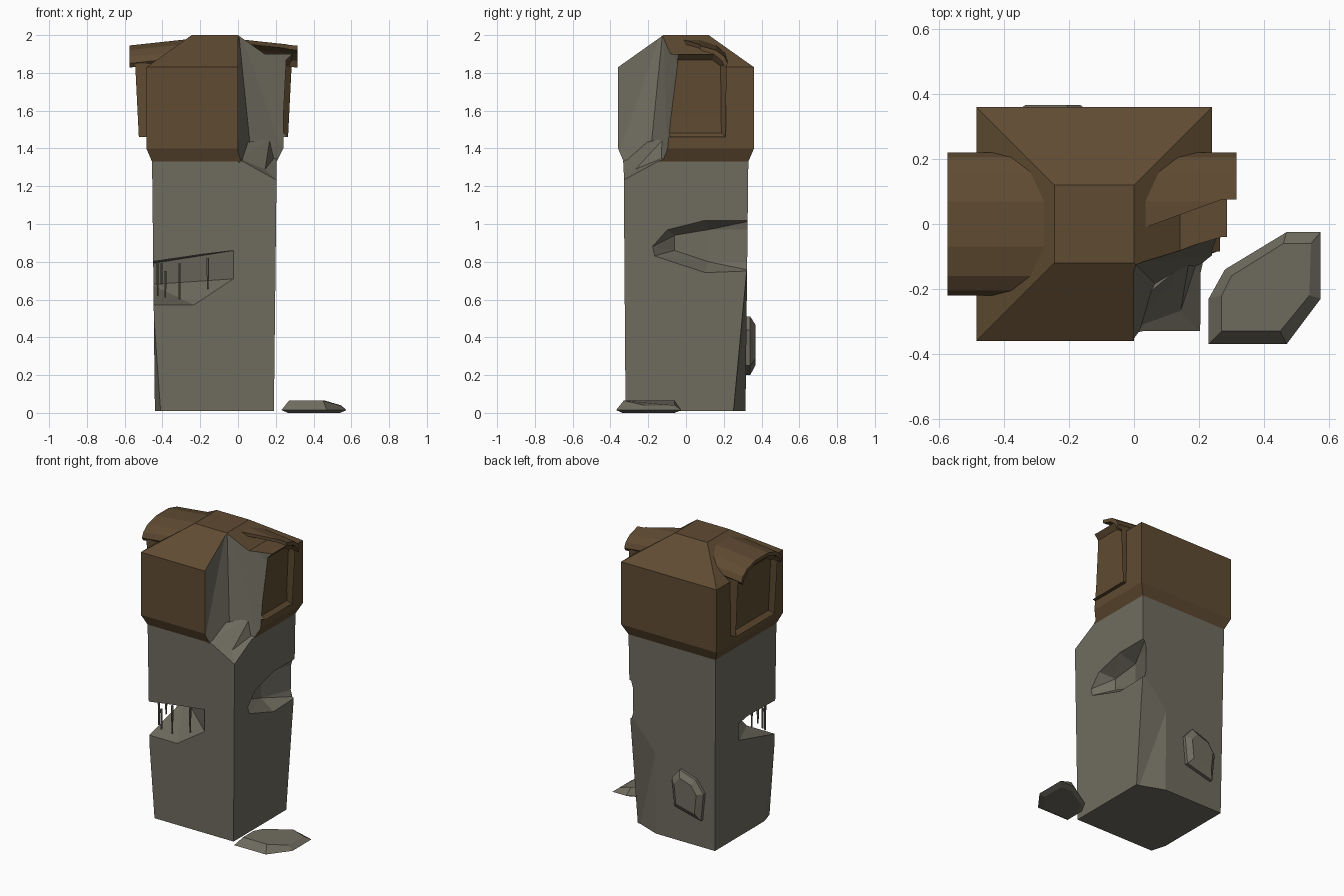
import bpy, bmesh
from mathutils import Vector

if "Cube" in bpy.data.objects:
    bpy.data.objects.remove(bpy.data.objects["Cube"])


def material(name, rgb):
    m = bpy.data.materials.new(name)
    m.diffuse_color = (*rgb, 1)
    m.use_nodes = True
    m.node_tree.nodes["Principled BSDF"].inputs["Base Color"].default_value = m.diffuse_color
    return m


STONE = material("stone", (0.16, 0.15, 0.115))
WOOD = material("rust", (0.115, 0.07, 0.032))
MID = -0.13          # x of the mirror plane between the two dormers


def finish(name, bm, *mats):
    bmesh.ops.recalc_face_normals(bm, faces=bm.faces)
    me = bpy.data.meshes.new(name)
    bm.to_mesh(me)
    bm.free()
    for m in mats:
        me.materials.append(m)
    ob = bpy.data.objects.new(name, me)
    bpy.context.collection.objects.link(ob)
    return ob


def loft(name, rings, *mats, tweak=None):
    """Closed skin through rings of equal point count."""
    bm = bmesh.new()
    vs = [[bm.verts.new(p) for p in r] for r in rings]
    n = len(vs[0])
    for a, b in zip(vs, vs[1:]):
        for i in range(n):
            j = (i + 1) % n
            bm.faces.new((a[i], a[j], b[j], b[i]))
    bm.faces.new(vs[0])
    end = bm.faces.new(vs[-1])
    bmesh.ops.recalc_face_normals(bm, faces=bm.faces)
    if tweak:
        tweak(bm, end)
    return finish(name, bm, *mats)


def hull(name, pts, mat=STONE):
    bm = bmesh.new()
    for p in pts:
        bm.verts.new(p)
    res = bmesh.ops.convex_hull(bm, input=bm.verts)
    loose = [v for v in bm.verts if not v.link_faces]
    bmesh.ops.delete(bm, geom=loose, context='VERTS')
    bmesh.ops.dissolve_limit(bm, angle_limit=0.02, verts=bm.verts, edges=bm.edges)
    return finish(name, bm, mat)


def cut(ob, cutter):
    cutter.hide_render = True
    cutter.display_type = 'WIRE'
    m = ob.modifiers.new(cutter.name, 'BOOLEAN')
    m.operation, m.object, m.solver = 'DIFFERENCE', cutter, 'EXACT'
    m.material_mode = 'TRANSFER'


# Tower: tapered shaft, flared cap block and hipped top in one skin
def rect(x0, x1, y0, y1, z):
    return [(x0, y0, z), (x1, y0, z), (x1, y1, z), (x0, y1, z)]


def paint_cap(bm, end):
    for f in bm.faces:
        f.material_index = int(f.calc_center_median().z > 1.35)


tower = loft("tower", [
    rect(-.44, .19, -.32, .315, .01),
    rect(-.455, .205, -.33, .33, 1.33),
    rect(-.485, .24, -.36, .36, 1.40),
    rect(-.485, .24, -.36, .36, 1.83),
    rect(-.245, 0, -.12, .12, 2.0)], STONE, WOOD, tweak=paint_cap)

# Broken front right corner of the cap
break_cutter = hull("broken_corner_cutter", [
    (0, -.37, 1.33), (.21, -.34, 1.225), (.25, -.10, 1.34), (.07, -.19, 1.36),
    (0, -.37, 1.83), (0, -.12, 2.05), (0, -.6, 2.05), (.05, -.17, 1.8),
    (.27, -.04, 1.83), (.6, -.04, 2.05), (.6, -.10, 1.34), (.27, -.04, 2.05),
    (0, -.6, 1.33), (.6, -.6, 1.1), (.6, -.6, 2.05)])

# Worn shaft corners
back_chamfer = hull("back_corner_cutter", [
    (.21, .33, .86), (0, .325, .6), (0, .317, -.1), (.20, .24, -.1),
    (0, .6, .6), (0, .6, -.1), (.5, .6, .86), (.5, .6, -.1), (.5, .24, -.1)])
front_chamfer = hull("front_corner_cutter", [
    (-.45, -.33, .6), (-.40, -.325, -.1), (-.445, -.18, -.1),
    (-.6, -.5, .6), (-.6, -.5, -.1), (-.40, -.5, -.1), (-.6, -.18, -.1)])

# Notch in the front left corner
edge = [(-.23, .785), (-.02, .86), (-.23, .57), (-.02, .71), (-.5, .57), (-.5, .79)]
front_notch = hull("front_notch_cutter",
                   [(x, y, z) for x, z in edge for y in (-.5, -.33)] + [
                       (-.46, .08, .79), (-.6, .08, .79), (-.46, .08, .68), (-.6, .08, .68),
                       (-.25, -.2, .775), (-.41, -.05, .77)])

# Chip out of the right face, running to the back corner
edge = [(-.18, .88), (-.1, .97), (.1, 1.02), (.36, 1.02), (.36, .75), (.1, .74), (-.1, .82), (-.17, .83)]
side_notch = hull("side_notch_cutter",
                  [(x, y, z) for y, z in edge for x in (.203, .4)] + [
                      (.1, -.06, .94), (.1, -.06, .86), (.09, .12, .97), (.09, .12, .8),
                      (.18, .34, .97), (.18, .34, .8)])

for c in (break_cutter, back_chamfer, front_chamfer, front_notch, side_notch):
    cut(tower, c)

# Rubble filling the foot of the broken corner
hull("corner_rubble", [(.14, -.29, 1.265), (0, -.335, 1.33), (0, -.25, 1.42), (.08, -.21, 1.36),
                       (.17, -.11, 1.46), (.2, -.12, 1.32), (.05, -.1, 1.3)])

# Reinforcing bars hanging in the front notch
for i, (x, y, top, low) in enumerate([(-.425, -.25, .79, .62), (-.405, -.2, .79, .68), (-.385, -.28, .75, .61),
                                      (-.31, -.27, .79, .60), (-.16, -.29, .82, .655)]):
    bpy.ops.mesh.primitive_cone_add(vertices=6, radius1=.005, radius2=.008, depth=top - low,
                                    location=(x, y, (top + low) / 2))
    bar = bpy.context.object
    bar.name = f"bar_{i + 1}"
    bar.data.materials.append(STONE)

# Dormers: framed recessed panel under an arched hood, mirrored left and right
PANEL = [(-.21, 1.46), (.21, 1.46), (.215, 1.85), (.15, 1.90), (-.15, 1.90), (-.215, 1.85)]
ARC = [(.22, 1.85), (.205, 1.885), (.16, 1.92), (.07, 1.945)]
ARC = ARC + [(-y, z) for y, z in reversed(ARC)]
HOOD = ARC + [(y * .93, z - .022) for y, z in reversed(ARC)]


def recess(bm, end):
    bmesh.ops.inset_individual(bm, faces=[end], thickness=.035)
    bmesh.ops.translate(bm, verts=end.verts, vec=-end.normal * .03)


def dormer(side, sx):
    def at(x, y, z):
        return (MID + sx * (x + .13) * -1, y, z)
    panel = loft(side + "_window", [
        [at(-.3, y, z) for y, z in PANEL],
        [at(-.525 - (z - 1.46) * .05, y, z) for y, z in PANEL]], WOOD, tweak=recess)
    hood = loft(side + "_hood", [
        [at(-.25, y, z + .035) for y, z in HOOD],
        [at(-.575, y, z) for y, z in HOOD]], WOOD)
    return panel, hood


dormer("left", -1 * -1 * -1)
right_window, right_hood = dormer("right", 1)

# Right dormer is broken too: the hood has lost its front half
cut(right_window, break_cutter)
hood_cutter = hull("hood_cutter", [(x, y, z) for z in (1.7, 2.1)
                                   for x, y in ((.4, .075), (.27, .075), (-.1, -.06), (-.1, -.5), (.4, -.5))], WOOD)
cut(right_hood, hood_cutter)

# Loose stone set in the back face
chip = [(-.13, .44), (-.19, .51), (-.31, .47), (-.37, .39), (-.35, .2), (-.15, .25)]
loft("back_stone", [[(x, .30, z) for x, z in chip],
                    [(x, .34, z) for x, z in chip],
                    [(-.25 + (x + .25) * .7, .367, .37 + (z - .37) * .7) for x, z in chip]], STONE)

# Fallen slab on the ground
slab = [(.23, -.37), (.47, -.37), (.575, -.23), (.575, -.025), (.47, -.025), (.28, -.14), (.23, -.23)]
top = [(.27, -.33), (.45, -.33), (.54, -.22), (.545, -.06), (.46, -.06), (.30, -.16), (.27, -.22)]
loft("fallen_slab", [[(x * .8 + .08, y * .8 - .04, 0) for x, y in slab],
                     [(x, y, .015) for x, y in slab],
                     [(x, y, .065 if x < .5 else .04) for x, y in top]], STONE)
